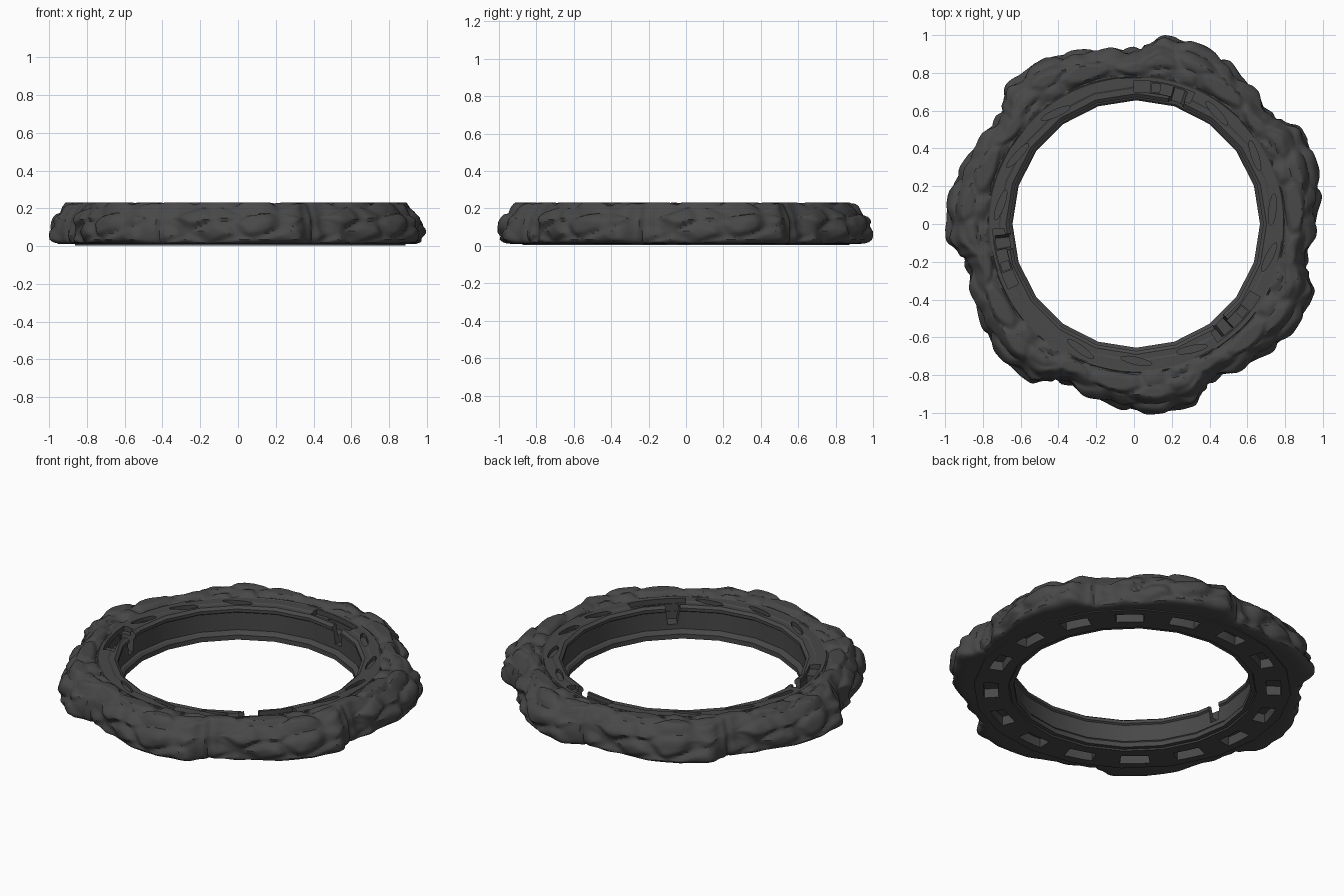
import bpy, bmesh, math
from mathutils import Vector, Matrix, noise

if "Cube" in bpy.data.objects:
    bpy.data.objects.remove(bpy.data.objects["Cube"])

CX = 0.012            # ring centre on x
SEG = 7               # repeated rock slabs around the ring
STEP = 2 * math.pi / SEG
mat = bpy.data.materials.new("dark_grey")
mat.diffuse_color = (0.065, 0.065, 0.065, 1)
mat.use_nodes = True
mat.node_tree.nodes["Principled BSDF"].inputs["Base Color"].default_value = mat.diffuse_color


def finish(bm, name):
    bmesh.ops.recalc_face_normals(bm, faces=bm.faces)
    me = bpy.data.meshes.new(name)
    bm.to_mesh(me)
    bm.free()
    me.materials.append(mat)
    ob = bpy.data.objects.new(name, me)
    ob.location.x = CX
    bpy.context.collection.objects.link(ob)
    return ob


def shade(ob, angle):
    bpy.ops.object.select_all(action='DESELECT')
    ob.select_set(True)
    bpy.context.view_layer.objects.active = ob
    bpy.ops.object.shade_smooth_by_angle(angle=math.radians(angle))


def sweep(bm, sections):
    """Join closed cross-sections into a closed ring."""
    rings = [[bm.verts.new(p) for p in s] for s in sections]
    n = len(rings[0])
    for i, a in enumerate(rings):
        b = rings[(i + 1) % len(rings)]
        for j in range(n):
            k = (j + 1) % n
            bm.faces.new((a[j], a[k], b[k], b[j]))


def polar(r, a, z):
    return Vector((r * math.cos(a), r * math.sin(a), z))


def lerp_table(t, u):
    for (u0, r0), (u1, r1) in zip(t, t[1:]):
        if u <= u1:
            return r0 + (r1 - r0) * (u - u0) / (u1 - u0)
    return t[-1][1]


# Rocky outer ring: slab radius along one segment, clockwise from its seam
SLAB = [(0, .945), (.05, .965), (.09, 1.0), (.13, 1.008), (.22, .998), (.32, 1.006),
        (.42, .995), (.52, .985), (.62, .962), (.72, .942), (.80, .945), (.88, .93),
        (.95, .937), (.985, .925), (1, .93)]

# Rock profile from the inner rim over the top to the underside:
# (fraction from inner radius 0.77 to the slab radius, height)
PROF = [(0, .205), (.06, .212), (.14, .221), (.24, .228), (.34, .231), (.44, .231),
        (.53, .229), (.60, .222), (.67, .210), (.74, .195), (.81, .180), (.87, .165),
        (.93, .150), (.97, .130), (.99, .105), (1, .08), (.995, .055), (.975, .034),
        (.92, .02), (.82, .012), (.6, .01)]


def cracks(s, t):
    """Stretched, slanted stone cells: 0 in a crack, 1 on a stone."""
    d = noise.voronoi(Vector((s * 3.0 + t * .7, t * 1.5 - s * 2.0, 0.4)))[0]
    c = min(1.0, (d[1] - d[0]) * 2.2)
    return c * c * (3 - 2 * c)


def rock_section(a):
    turn = (math.radians(88) - a) / STEP
    u, seg = turn % 1.0, math.floor(turn) % SEG
    R = lerp_table(SLAB, u)
    fade = min(1, u / .08, (1 - u) / .08)
    pts = []
    for k in range(2 * len(PROF) - 1):
        j = k / 2
        (f0, z0), (f1, z1) = PROF[k // 2], PROF[(k + 1) // 2]
        r, z = .77 + (R - .77) * (f0 + f1) / 2, (z0 + z1) / 2
        if 1 < j < 18.6:
            t = j / 8
            c = (cracks(u * 1.1, t) - .7) * fade
            lump = noise.noise(Vector((u * 6, t * 1.4, seg * .12))) * fade
            w = min(1, (j - 1) / 6)
            side = min(1, max(0, j - 9) / 4)
            low = min(1, max(0, 18.6 - j) / 3)
            r += w * side * low * (lump * .024 + c * .026)
            z += (1 - side) * (w * lump * .022 + c * .02)
            if j < 9:
                z = min(z, .231)
        pts.append(polar(min(r, 1.012), a, z))
    return pts + [polar(.86, a, .01)]


bm = bmesh.new()
N = SEG * 60
sweep(bm, [rock_section(2 * math.pi * i / N) for i in range(N)])
rock = finish(bm, "rocky_outer_ring")
shade(rock, 40)

# Inner stepped ring, twenty sided
bm = bmesh.new()
core_prof = [(.655, .012), (.655, .04), (.667, .055), (.682, .06), (.682, .165),
             (.672, .172), (.672, .19), (.69, .203), (.72, .203), (.73, .208), (.80, .208),
             (.81, .11), (.875, .09), (.875, .004), (.685, .004), (.68, .012)]
sweep(bm, [[polar(r, 2 * math.pi * i / 20, z) for r, z in core_prof] for i in range(20)])
core = finish(bm, "inner_ring")


def arc_block(bm, a0, a1, r0, r1, z0, z1, steps=4, flare=0):
    """Curved box between two angles in degrees, optionally wider at the top."""
    rows = []
    for i in range(steps + 1):
        f = i / steps
        a = math.radians(a0 + (a1 - a0) * f)
        b = a + math.radians(flare) * (2 * f - 1)
        rows.append([bm.verts.new(polar(r, g, z)) for r, g, z in
                     ((r0, a, z0), (r1, a, z0), (r1, b, z1), (r0, b, z1))])
    for p, q in zip(rows, rows[1:]):
        for j in range(4):
            k = (j + 1) % 4
            bm.faces.new((p[j], p[k], q[k], q[j]))
    bm.faces.new(rows[0])
    bm.faces.new(rows[-1][::-1])


def cut(target, bm, name):
    cutter = finish(bm, name)
    cutter.hide_render = True
    bpy.context.view_layer.objects.active = target
    m = target.modifiers.new(name, 'BOOLEAN')
    m.operation, m.solver, m.object = 'DIFFERENCE', 'EXACT', cutter
    bpy.ops.object.modifier_apply(modifier=m.name)
    bpy.data.objects.remove(cutter)


# Underside slots
bm = bmesh.new()
for i in range(16):
    a = i * 22.5 + 4
    arc_block(bm, a - 5.8, a + 5.8, .74, .82, -.05, .06)
cut(core, bm, "underside_slots")

# Shallow locking pockets, channels with a deep end, openings in the inner wall
KEYS = (72, -49.5, 188)
bm = bmesh.new()
for a in KEYS:
    arc_block(bm, a - 6, a + 19, .698, .76, .178, .3, 6)
cut(core, bm, "locking_pockets")
bm = bmesh.new()
for a in KEYS:
    arc_block(bm, a - 2, a + 12, .70, .755, .135, .32, 4)
cut(core, bm, "locking_channels")
bm = bmesh.new()
for a in KEYS:
    arc_block(bm, a + 8, a + 11.5, .705, .75, .085, .33, 2)
cut(core, bm, "locking_ends")
bm = bmesh.new()
for a in KEYS:
    arc_block(bm, a - 2.2, a + 2.2, .60, .75, .09, .34, 2, 3)
cut(core, bm, "entry_slots")

# Slanted leaf grooves on the top lip
bm = bmesh.new()
for deg in (54, 30, 6, -14, -66, -90, -114, 150, 126, 172):
    a = math.radians(deg)
    rot = Matrix.Rotation(a - math.pi / 2 - math.radians(12), 4, 'Z')
    bmesh.ops.create_cone(bm, cap_ends=True, segments=12, radius1=1, radius2=1, depth=.07,
                          matrix=Matrix.Translation(polar(.725, a, .22)) @ rot
                          @ Matrix.Diagonal((.085, .019, 1, 1)))
cut(core, bm, "leaf_grooves")
shade(core, 25)
